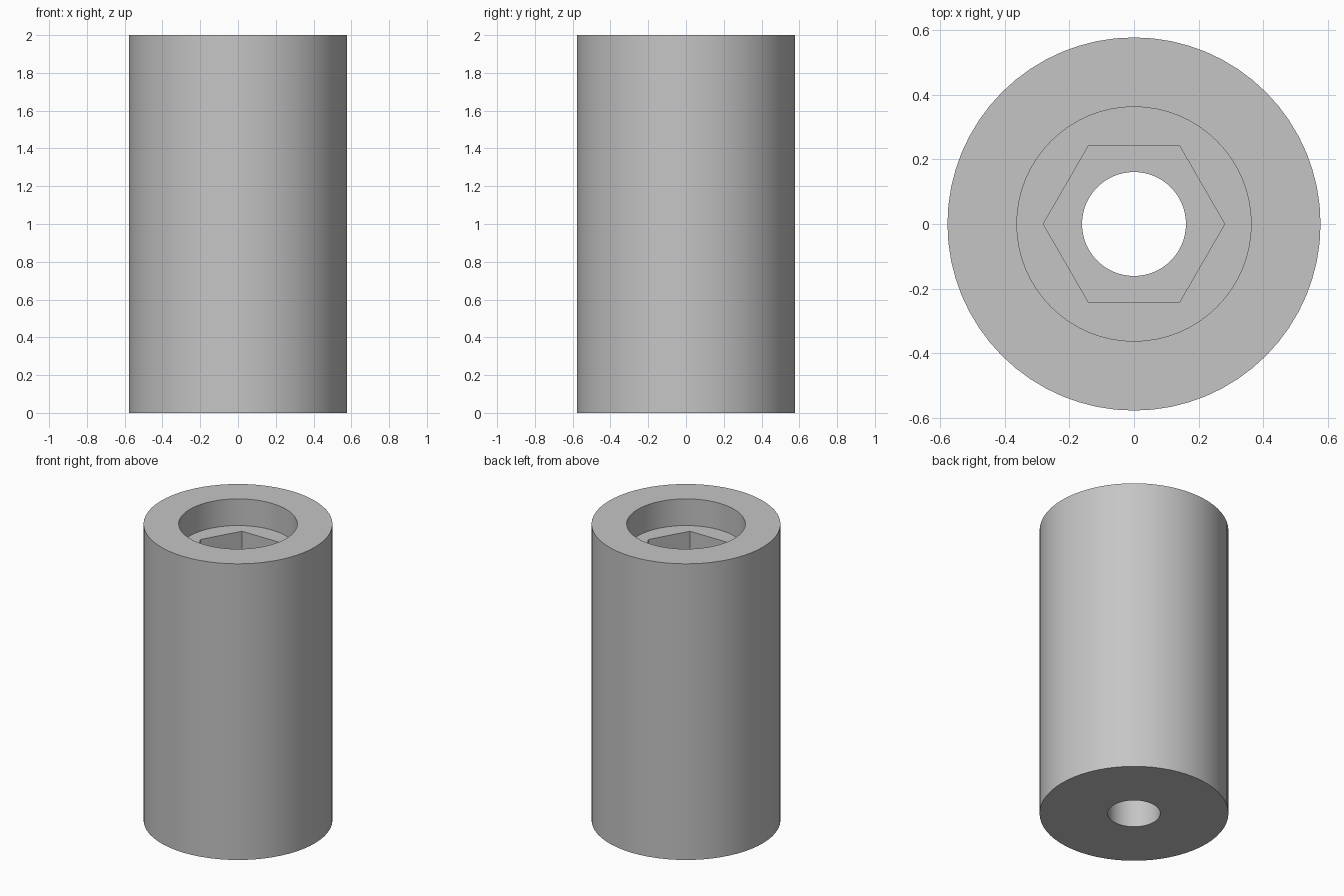
import bpy
import math

HEIGHT = 2.0
LEDGE_Z = 1.82      # floor of the round recess
SOCKET_Z = 1.58     # floor of the hexagonal pocket
SIDES = 64

default = bpy.data.objects.get("Cube")
if default:
    bpy.data.objects.remove(default, do_unlink=True)

grey = bpy.data.materials.new("plain grey")
grey.use_nodes = True
colour = (0.56, 0.56, 0.56, 1)
grey.diffuse_color = colour
grey.node_tree.nodes["Principled BSDF"].inputs["Base Color"].default_value = colour


def prism(name, radius, bottom, top, sides=SIDES):
    """Upright prism with a corner on the x axis."""
    bpy.ops.mesh.primitive_cylinder_add(
        vertices=sides, radius=radius, depth=top - bottom,
        location=(0, 0, (bottom + top) / 2),
        rotation=(0, 0, math.pi / 2))
    obj = bpy.context.object
    obj.name = name
    bpy.ops.object.transform_apply(location=True, rotation=True, scale=True)
    obj.data.materials.append(grey)
    return obj


# Outer sleeve
sleeve = prism("sleeve", 0.578, 0, HEIGHT)

# Through bore, hexagonal pocket and round recess
cutters = [
    prism("bore_cutter", 0.161, -0.2, HEIGHT + 0.2),
    prism("hex_pocket_cutter", 0.281, SOCKET_Z, HEIGHT + 0.3, 6),
    prism("round_recess_cutter", 0.363, LEDGE_Z, HEIGHT + 0.4),
]

bpy.ops.object.select_all(action="DESELECT")
bpy.context.view_layer.objects.active = sleeve
sleeve.select_set(True)
for cutter in cutters:
    cutter.hide_render = True
    cut = sleeve.modifiers.new(cutter.name, "BOOLEAN")
    cut.operation = "DIFFERENCE"
    cut.solver = "EXACT"
    cut.object = cutter
    bpy.ops.object.modifier_apply(modifier=cut.name)
    bpy.data.objects.remove(cutter, do_unlink=True)

# Smooth round walls, crisp rims and hexagon corners
bpy.ops.object.shade_smooth_by_angle(angle=math.radians(30))
